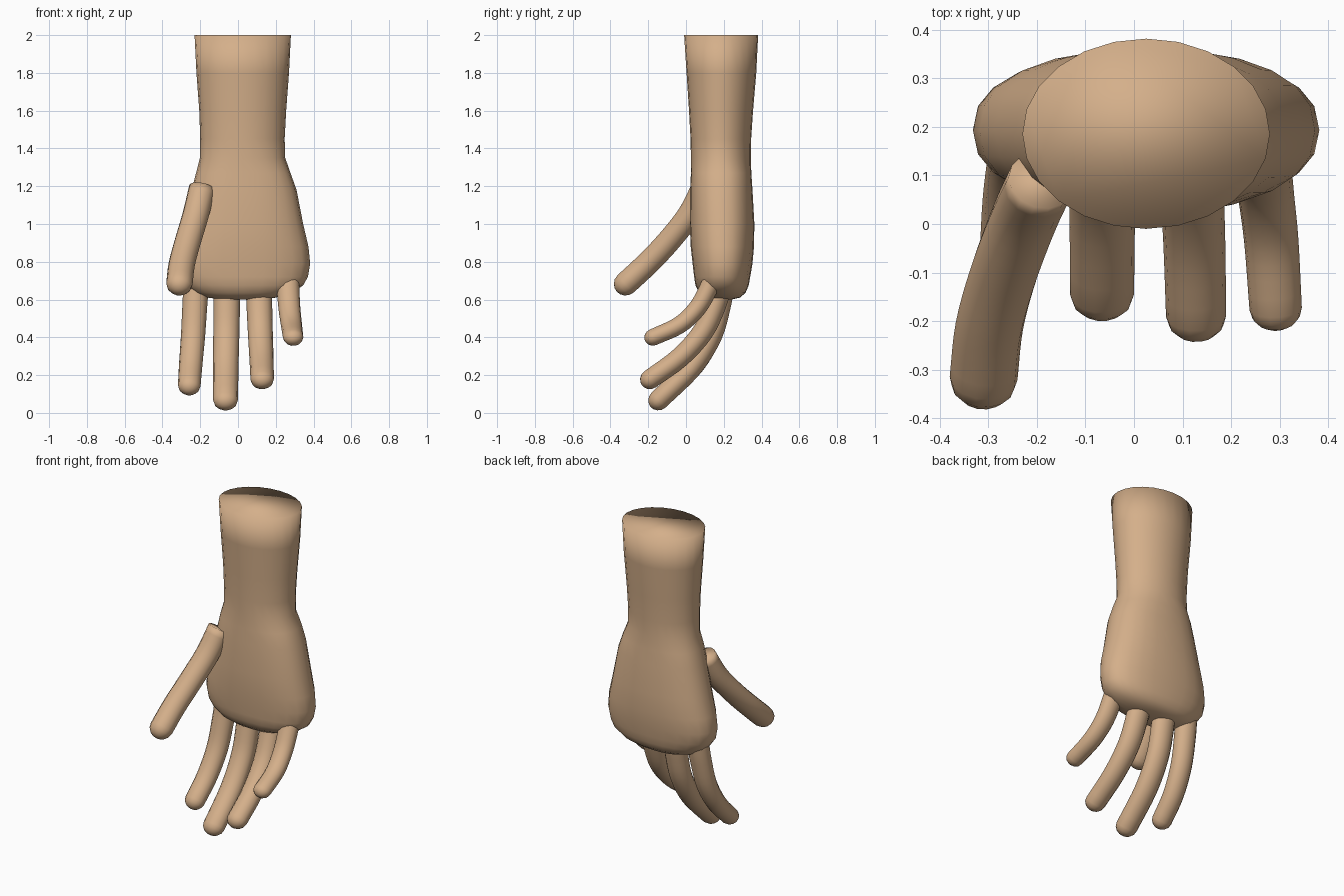
import bpy, bmesh, math
from mathutils import Vector

if "Cube" in bpy.data.objects:
    bpy.data.objects.remove(bpy.data.objects["Cube"])

skin = bpy.data.materials.new("tan skin")
skin.diffuse_color = (0.66, 0.43, 0.255, 1)
skin.use_nodes = True
skin.node_tree.nodes["Principled BSDF"].inputs["Base Color"].default_value = skin.diffuse_color


def loft(name, rings):
    """Skin a list of equal-sized point rings, closing both ends."""
    bm = bmesh.new()
    loops = [[bm.verts.new(p) for p in ring] for ring in rings]
    n = len(loops[0])
    for a, b in zip(loops, loops[1:]):
        for i in range(n):
            bm.faces.new((a[i], a[(i + 1) % n], b[(i + 1) % n], b[i]))
    bm.faces.new(loops[0])
    bm.faces.new(loops[-1])
    bmesh.ops.recalc_face_normals(bm, faces=bm.faces)
    for f in bm.faces:
        f.smooth = True
    me = bpy.data.meshes.new(name)
    bm.to_mesh(me)
    bm.free()
    me.materials.append(skin)
    ob = bpy.data.objects.new(name, me)
    bpy.context.collection.objects.link(ob)
    return ob


def smooth_path(pts, steps=4):
    """Catmull-Rom resampling of a tuple list."""
    p = [Vector(q) for q in pts]
    p = [2 * p[0] - p[1]] + p + [2 * p[-1] - p[-2]]
    out = []
    for a, b, c, d in zip(p, p[1:], p[2:], p[3:]):
        for k in range(steps):
            t = k / steps
            out.append(0.5 * (2 * b + (c - a) * t + (2 * a - 5 * b + 4 * c - d) * t * t
                              + (3 * b - a - 3 * c + d) * t ** 3))
    return out + [p[-2]]


def digit(name, pts, w0, w1, thick, n=14):
    """Oval tube along a path, with a rounded tip at the last point."""
    path = smooth_path(pts)
    rings = []

    def ring(c, tan, w, h):
        side = (Vector((1, 0, 0)) - tan * tan.x).normalized()
        up = tan.cross(side)
        rings.append([c + side * w * math.cos(2 * math.pi * i / n)
                      + up * h * math.sin(2 * math.pi * i / n) for i in range(n)])

    last = len(path) - 1
    for i, c in enumerate(path):
        tan = (path[min(i + 1, last)] - path[max(i - 1, 0)]).normalized()
        w = w0 + (w1 - w0) * i / last
        ring(c, tan, w, w * thick)
    for a in (25, 50, 70, 84):
        r = math.radians(a)
        ring(path[-1] + tan * w1 * thick * math.sin(r), tan,
             w1 * math.cos(r), w1 * thick * math.cos(r))
    return loft(name, rings)


# Forearm, wrist and palm: height, left, right, front, back of each section
sections = [
    (2.00, -.23, .28, -.01, .382), (1.80, -.22, .27, .003, .372),
    (1.60, -.205, .255, .016, .355), (1.45, -.20, .247, .024, .345),
    (1.35, -.202, .25, .026, .343), (1.27, -.222, .278, .026, .346),
    (1.18, -.245, .31, .022, .352), (1.00, -.285, .345, .02, .362),
    (0.88, -.318, .373, .025, .36), (0.79, -.332, .382, .035, .352),
    (0.72, -.318, .37, .043, .34), (0.675, -.285, .345, .05, .332),
    (0.635, -.235, .285, .07, .315), (0.61, -.16, .20, .10, .285),
    (0.60, -.08, .11, .14, .24),
]
N = 24
rings = []
for z, x0, x1, y0, y1 in sections:
    # the hand becomes slightly boxier than the round forearm
    e = 1.0 if z > 1.3 else 0.86
    ring = []
    for i in range(N):
        t = 2 * math.pi * i / N
        c, s = math.cos(t), math.sin(t)
        ring.append(((x0 + x1) / 2 + (x1 - x0) / 2 * math.copysign(abs(c) ** e, c),
                     (y0 + y1) / 2 + (y1 - y0) / 2 * math.copysign(abs(s) ** e, s), z))
    rings.append(ring)
loft("forearm_and_palm", rings)

# Fingers curl forward from the bottom of the palm
digit("index_finger", [(-.22, .20, .70), (-.228, .18, .58), (-.238, .135, .41),
                       (-.25, .05, .26), (-.258, -.06, .145)], .068, .06, .88)
digit("middle_finger", [(-.06, .20, .69), (-.06, .18, .57), (-.062, .135, .41),
                        (-.065, .03, .24), (-.066, -.145, .068)], .072, .066, .84)
digit("ring_finger", [(.11, .19, .69), (.113, .155, .57), (.118, .09, .43),
                      (.124, -.03, .295), (.128, -.19, .178)], .07, .062, .86)
digit("little_finger", [(.262, .16, .75), (.265, .12, .66), (.272, .06, .555),
                        (.283, -.035, .465), (.292, -.175, .4)], .062, .054, .84)

# Thumb reaches forward and down from the side of the wrist
digit("thumb", [(-.19, .09, 1.19), (-.225, .015, 1.045), (-.268, -.10, .90),
                (-.298, -.21, .785), (-.31, -.318, .685)], .07, .07, .92)
